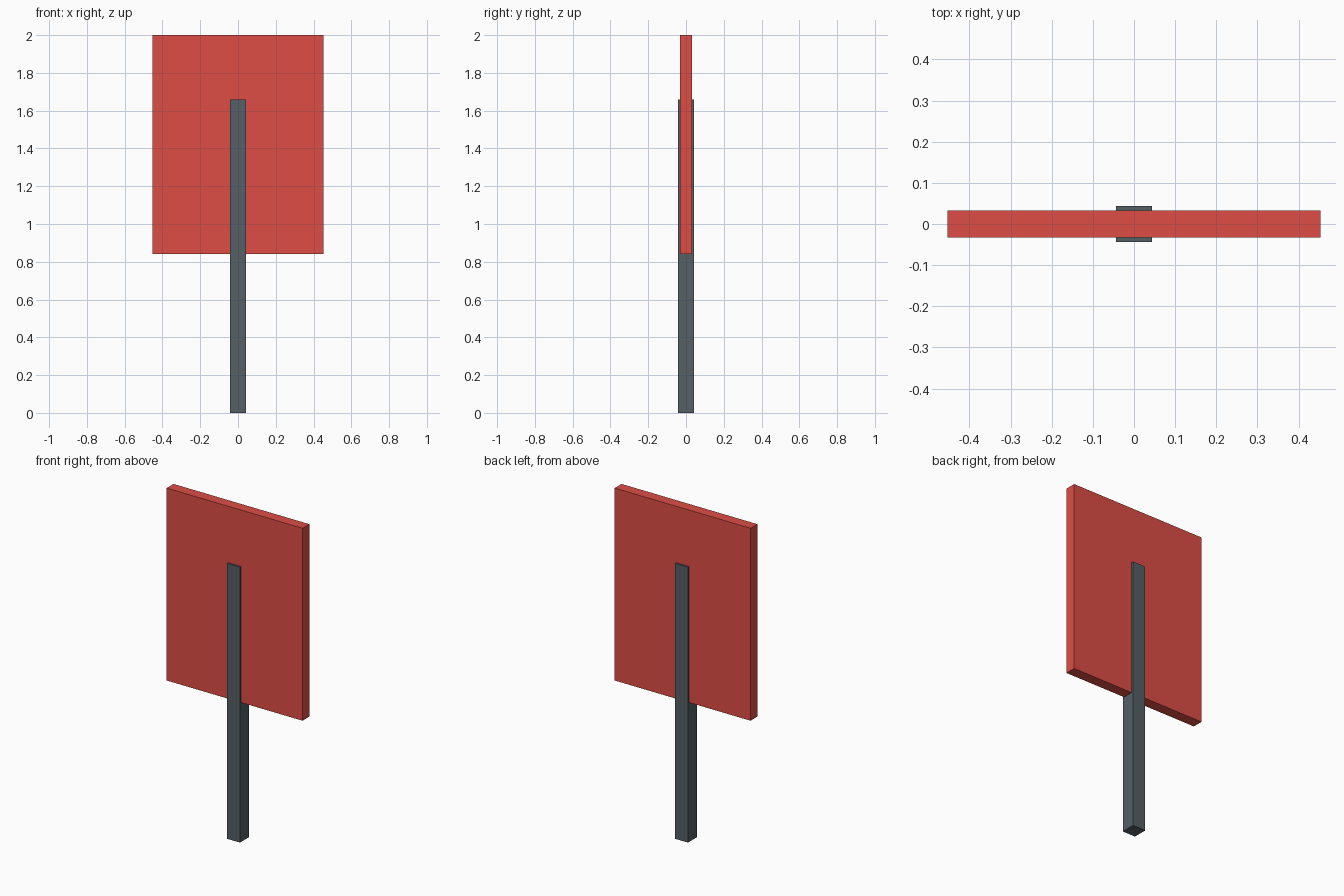
import bpy

if "Cube" in bpy.data.objects:
    bpy.data.objects.remove(bpy.data.objects["Cube"])


def material(name, color):
    mat = bpy.data.materials.new(name)
    mat.diffuse_color = (*color, 1.0)
    mat.use_nodes = True
    mat.node_tree.nodes["Principled BSDF"].inputs["Base Color"].default_value = mat.diffuse_color
    return mat


def box(name, width, depth, bottom, top, mat):
    bpy.ops.mesh.primitive_cube_add(size=1, location=(0, 0, (bottom + top) / 2))
    obj = bpy.context.object
    obj.name = name
    obj.scale = (width, depth, top - bottom)
    bpy.ops.object.transform_apply(location=False, rotation=False, scale=True)
    obj.data.materials.append(mat)
    return obj


# Square post, standing proud of the board on both faces
box("post", 0.087, 0.087, 0.0, 1.66, material("dark_grey", (0.09, 0.115, 0.13)))

# Flat sign board
box("sign_board", 0.906, 0.065, 0.84, 2.0, material("red", (0.72, 0.075, 0.06)))
